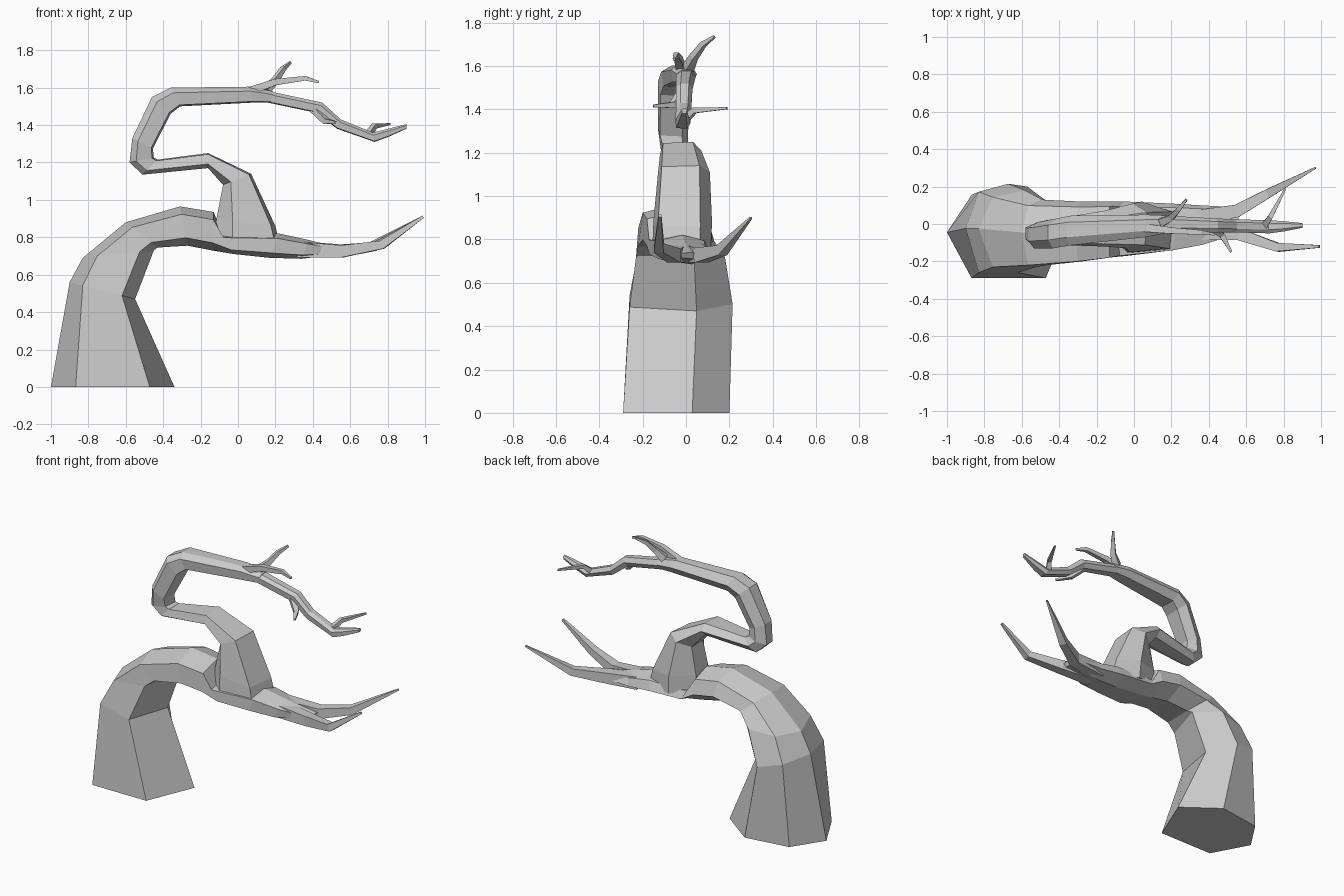
import bpy, bmesh
from mathutils import Vector

TRUNK_SHAPE = [(1, 0), (.6, .82), (-.3, 1), (-1, .3), (-.6, -1), (.6, -1)]
LIMB_SHAPE = [(1, .55), (0, 1), (-1, .6), (-.85, -.85), (.45, -1), (1, -.45)]
SQUARE = [(1, 1), (-1, 1), (-1, -1), (1, -1)]


def loft(name, rings):
    """Skin a list of equal-sized point rings and cap both ends."""
    bm = bmesh.new()
    vs = [[bm.verts.new(p) for p in ring] for ring in rings]
    n = len(vs[0])
    for r0, r1 in zip(vs, vs[1:]):
        for i in range(n):
            j = (i + 1) % n
            bm.faces.new((r0[i], r0[j], r1[j], r1[i]))
    bm.faces.new(vs[0])
    bm.faces.new(vs[-1])
    bmesh.ops.recalc_face_normals(bm, faces=bm.faces)
    me = bpy.data.meshes.new(name)
    bm.to_mesh(me)
    bm.free()
    ob = bpy.data.objects.new(name, me)
    bpy.context.collection.objects.link(ob)
    return ob


def limb(name, sections, shape):
    """Each section: outer x,z, inner x,z, lowest y, highest y."""
    rings = []
    for ax, az, bx, bz, y0, y1 in sections:
        a, b = Vector((ax, 0, az)), Vector((bx, 0, bz))
        mid, half = (a + b) / 2, (a - b) / 2
        rings.append([mid + half * u + Vector((0, (y0 + y1) / 2 + (y1 - y0) / 2 * v, 0))
                      for u, v in shape])
    return loft(name, rings)


def twig(name, path):
    """Four-sided tapering twig along points x,y,z,radius."""
    pts = [Vector(p[:3]) for p in path]
    rings = []
    for i, p in enumerate(pts):
        d = (pts[min(i + 1, len(pts) - 1)] - pts[max(i - 1, 0)]).normalized()
        side = d.cross(Vector((0, 0, 1))).normalized()
        up = side.cross(d)
        rings.append([p + (side * u + up * v) * path[i][3] for u, v in SQUARE])
    return loft(name, rings)


# Trunk bending over into the low branch
limb("trunk", [
    (-1.0, 0, -.34, 0, -.29, .20),
    (-.90, .56, -.55, .47, -.26, .215),
    (-.83, .69, -.45, .73, -.23, .18),
    (-.60, .88, -.43, .745, -.22, .13),
    (-.31, .965, -.27, .755, -.20, .12),
    (-.13, .935, -.14, .73, -.18, .12),
    (-.09, .82, -.02, .71, -.17, .12),
    (.22, .82, .17, .69, -.14, .11),
    (.38, .785, .34, .685, -.11, .10),
    (.56, .74, .54, .71, -.05, .09),
], TRUNK_SHAPE)

# Upright limb that doubles back and sweeps over the top
limb("upper_limb", [
    (-.13, .78, .23, .74, -.155, .115),
    (-.115, .90, .20, .86, -.15, .12),
    (-.08, 1.08, .07, 1.14, -.13, .11),
    (-.16, 1.17, -.16, 1.25, -.12, .07),
    (-.51, 1.135, -.43, 1.215, -.11, .02),
    (-.58, 1.20, -.45, 1.225, -.115, .01),
    (-.565, 1.33, -.455, 1.275, -.13, .01),
    (-.46, 1.55, -.36, 1.46, -.13, .03),
    (-.36, 1.60, -.31, 1.50, -.115, .045),
    (.06, 1.605, .08, 1.52, -.07, .05),
    (.19, 1.58, .18, 1.52, -.045, .045),
], LIMB_SHAPE)

# Thin end of the upper limb
limb("upper_limb_end", [
    (.17, 1.58, .16, 1.52, -.045, .045),
    (.45, 1.52, .42, 1.465, -.045, .03),
    (.55, 1.43, .53, 1.38, -.045, .025),
    (.72, 1.36, .73, 1.31, -.05, .02),
    (.80, 1.38, .80, 1.335, -.04, .015),
    (.90, 1.405, .90, 1.38, -.02, .005),
], LIMB_SHAPE)

# Forks of the low branch and small twigs
TWIGS = {
    "low_fork_back": [(.32, .03, .738, .042), (.55, .07, .727, .034),
                      (.72, .165, .75, .024), (.97, .30, .90, .005)],
    "low_fork_front": [(.32, -.04, .735, .042), (.56, -.055, .725, .032),
                       (.77, -.125, .76, .023), (.99, -.12, .91, .007)],
    "top_twig_front": [(.06, -.02, 1.58, .022), (.20, -.035, 1.63, .017),
                       (.36, -.045, 1.65, .012), (.43, -.055, 1.63, .006)],
    "top_twig_back": [(.15, .01, 1.59, .022), (.20, .035, 1.64, .016),
                      (.24, .08, 1.70, .012), (.28, .13, 1.735, .006)],
    "end_twig_front": [(.40, -.01, 1.49, .018), (.47, -.06, 1.42, .015),
                       (.52, -.15, 1.415, .006)],
    "end_twig_back": [(.69, -.02, 1.34, .018), (.73, .04, 1.395, .013),
                      (.81, .19, 1.405, .005)],
}
for name, path in TWIGS.items():
    twig(name, path)
